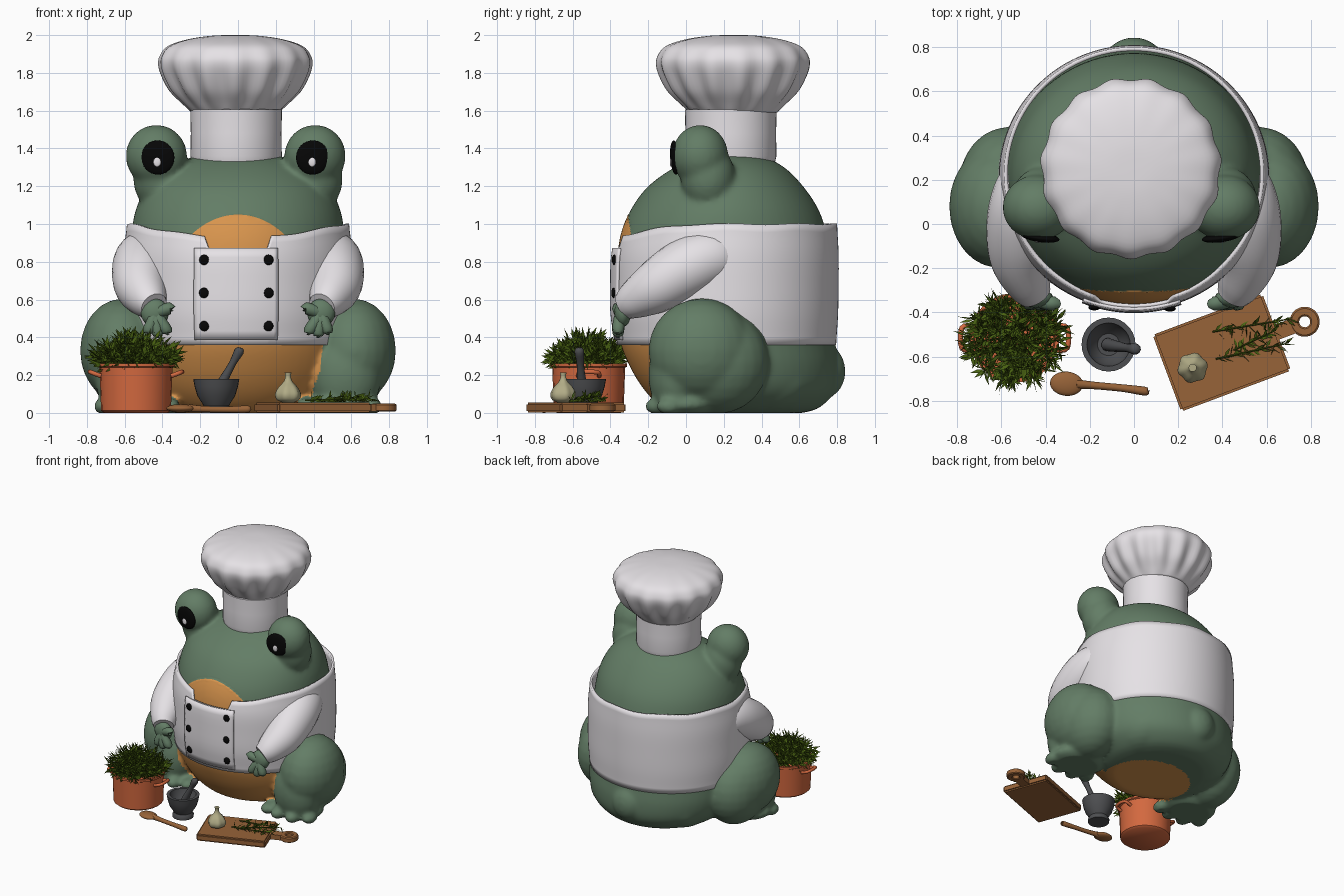
import bpy, bmesh, math, random
from mathutils import Vector, Matrix, Euler

if "Cube" in bpy.data.objects:
    bpy.data.objects.remove(bpy.data.objects["Cube"])
random.seed(4)
COL = {"cloth white": (.79, .76, .79), "frog green": (.125, .205, .132), "belly orange": (.69, .3, .075),
       "black": (.002, .002, .002), "copper": (.65, .14, .05), "wood": (.31, .125, .04),
       "stone grey": (.075, .077, .082), "herb green": (.068, .125, .006), "garlic": (.44, .41, .24)}
M = {}
for n, c in COL.items():
    M[n] = bpy.data.materials.new(n)
    M[n].diffuse_color = (*c, 1)


def finish(name, bm, mat, angle=50):
    me = bpy.data.meshes.new(name)
    bmesh.ops.recalc_face_normals(bm, faces=bm.faces)
    bm.to_mesh(me)
    bm.free()
    me.materials.append(M[mat])
    ob = bpy.data.objects.new(name, me)
    bpy.context.collection.objects.link(ob)
    bpy.ops.object.select_all(action='DESELECT')
    bpy.context.view_layer.objects.active = ob
    ob.select_set(True)
    bpy.ops.object.shade_smooth_by_angle(angle=math.radians(angle))
    return ob


def sample(keys, t):
    """Catmull-Rom through equal-length tuples, t in 0..1"""
    f = t * (len(keys) - 1)
    i = min(int(f), len(keys) - 2)
    u = f - i
    p = [keys[max(0, min(len(keys) - 1, i + k))] for k in (-1, 0, 1, 2)]
    return [.5 * (2*b + (c - a)*u + (2*a - 5*b + 4*c - d)*u*u + (3*b - a - 3*c + d)*u**3) for a, b, c, d in zip(*p)]


def loft(bm, rings, cap=True, closed=True):
    vs = [[bm.verts.new(p) for p in r] for r in rings]
    n = len(vs[0])
    for a, b in zip(vs, vs[1:]):
        for i in range(n if closed else n - 1):
            j = (i + 1) % n
            bm.faces.new((a[i], a[j], b[j], b[i]))
    if cap:
        bm.faces.new(vs[0])
        bm.faces.new(vs[-1])


def circle(x, y, z, r, n, ry=None, wave=0, k=1):
    out = []
    for i in range(n):
        a = 2 * math.pi * i / n
        w = 1 + wave * math.sin(k * a)
        out.append((x + r*w*math.cos(a), y + (ry or r)*w*math.sin(a), z))
    return out


def ell(bm, loc, rad, rot=(0, 0, 0), seg=24):
    m = Matrix.LocRotScale(Vector(loc), Euler([math.radians(a) for a in rot]), Vector(rad))
    bmesh.ops.create_uvsphere(bm, u_segments=seg, v_segments=seg // 2, radius=1, matrix=m)


def tube(bm, keys, n=12, steps=12):
    """keys: (x, y, z, radius)"""
    pts = [sample(keys, i / steps) for i in range(steps + 1)]
    rings = []
    for i, p in enumerate(pts):
        d = Vector(pts[min(i+1, steps)][:3]) - Vector(pts[max(i-1, 0)][:3])
        q = d.to_track_quat('Z', 'Y')
        rings.append([Vector(p[:3]) + q @ Vector(c) for c in circle(0, 0, 0, max(p[3], .002), n)])
    loft(bm, rings)


def lathe(name, x, y, prof, mat, n=28, angle=40):
    bm = bmesh.new()
    loft(bm, [circle(x, y, z, r, n) for r, z in prof])
    return finish(name, bm, mat, angle)


# Frog body: lofted trunk, eye bumps and legs fused into one skin
BODY = [(0, -.05, .62, .34), (.03, -.13, .71, .43), (.12, -.22, .79, .53), (.25, -.3, .805, .58), (.4, -.355, .785, .59),
        (.6, -.365, .775, .59), (.8, -.365, .77, .58), (.95, -.345, .745, .565), (1.08, -.29, .70, .54), (1.2, -.2, .62, .48),
        (1.3, -.06, .52, .37), (1.36, .08, .4, .22), (1.375, .2, .27, .05)]
bm = bmesh.new()
trunk = [sample(BODY, i / 60) for i in range(61)]
loft(bm, [circle(0, (f + b)/2, z, rx, 64, (b - f)/2) for z, f, b, rx in trunk])
ell(bm, (0, .74, .22), (.13, .105, .14))
for s in (-1, 1):
    ell(bm, (s * .42 - .012, .075, 1.36), (.164, .15, .166))
    ell(bm, (s * .41, .115, 1.25), (.145, .145, .18), (0, s * -8, 0))
    ell(bm, (s*.615, .08, .33), (.222, .28, .275))
    ell(bm, (s*.57, .17, .27), (.225, .27, .275))
    ell(bm, (s*.57, -.05, .2), (.19, .15, .24))
    ell(bm, (s*.3, .42, .19), (.2, .26, .19))
    ell(bm, (s*.54, 0, .045), (.21, .17, .07))
    for tx, ty in ((.36, -.12), (.47, -.15), (.6, -.15), (.71, -.09)):
        ell(bm, (s*tx, ty, .035), (.055, .07, .045))
raw = finish("frog_raw", bm, "frog green")
md = raw.modifiers.new("fuse", 'REMESH')
md.mode, md.voxel_size = 'VOXEL', .014
md = raw.modifiers.new("soften", 'SMOOTH')
md.iterations, md.factor = 14, .5
me = bpy.data.meshes.new_from_object(raw.evaluated_get(bpy.context.evaluated_depsgraph_get()))
bm = bmesh.new()
bm.from_mesh(me)
bpy.data.objects.remove(raw)


def belly(x, z):
    return math.hypot(x/.45, (z - .4)/.65)


for v in bm.verts:  # flat base, and skin points pulled onto the belly outline
    v.co.z = max(v.co.z, 0)
    q = belly(v.co.x, v.co.z)
    if v.co.y < .1 and v.co.z > .8 and abs(q - 1) < .014:
        v.co.x /= q
        v.co.z = .4 + (v.co.z - .4)/q
frog = finish("frog_body", bm, "frog green", 180)
frog.data.materials.append(M["belly orange"])
for p in frog.data.polygons:  # belly patch: front ellipse on the trunk, and underside
    x, y, z = p.center
    t = min(trunk, key=lambda k: abs(k[0] - z))
    cy, ry = (t[1] + t[2])/2, (t[2] - t[1])/2
    on = (x/t[3])**2 + ((y - cy)/ry)**2 < 1.13
    front = y < .15 and belly(x, z) < 1
    under = z < .03 and (x/.33)**2 + ((y - .15)/.3)**2 < 1
    p.material_index = int((on and front and z > .02) or under)

# Eyes
for s in (-1, 1):
    cx = s * .41 - .015
    bm = bmesh.new()
    ell(bm, (cx, -.059, 1.352), (.089, .022, .091), (4, 0, s * 8))
    finish("pupil", bm, "black", 180)
    bm = bmesh.new()
    ell(bm, (cx - .003, -.08, 1.328), (.021, .005, .025), seg=12)
    finish("eye_glint", bm, "cloth white", 180)

# Coat shell, following the trunk
COAT = [(.36, -.365, .795, .598), (.52, -.388, .805, .612), (.68, -.39, .808, .612), (.84, -.384, .808, .608), (1.0, -.35, .8, .588)]


def coat_pt(a, z, off=0):
    _, f, b, rx = sample(COAT, max(0, min(1, (z - .36)/.64)))
    return Vector(((rx + off)*math.sin(a), (f + b)/2 - ((b - f)/2 + off)*math.cos(a), z))


def coat_top(a):
    p = coat_pt(a, .93)
    if abs(p.x) < .165 and p.y < 0:
        return .87
    u = max(0, min(1, (p.y + .38)/.5))
    return .925 + .075 * u * (2 - u) + .004 * math.sin(9 * a)


def thick(ob, t):
    md = ob.modifiers.new("thickness", 'SOLIDIFY')
    md.thickness, md.offset = t, -1


N = 144
angs = [2 * math.pi * i / N for i in range(N)]
bm = bmesh.new()
loft(bm, [[coat_pt(a, .36 + (coat_top(a) - .36)*j/16) for a in angs] for j in range(17)], cap=False)
thick(finish("coat", bm, "cloth white"), .018)
bm = bmesh.new()
loft(bm, [[coat_pt(-.385 + .735*i/20, .385 + .487*j/10, .012) for i in range(21)] for j in range(11)],
     cap=False, closed=False)
panel = finish("coat_front_panel", bm, "cloth white")
thick(panel, .014)
for x in (-.175, .158):  # buttons
    for z in (.81, .635, .46):
        bm = bmesh.new()
        p = coat_pt(math.asin(x/.61), z, .014)
        ell(bm, p, (.027, .012, .028), seg=12)
        finish("button", bm, "black", 180)

# Sleeves and hands
for s in (-1, 1):
    bm = bmesh.new()
    tube(bm, [(s*.46, .34, .86, .03), (s*.475, .22, .835, .125), (s*.495, .09, .805, .158), (s*.51, -.04, .74, .158),
              (s*.51, -.16, .665, .14), (s*.475, -.27, .6, .105), (s*.445, -.325, .565, .075)], 24, 24)
    finish("sleeve", bm, "cloth white", 60)
    bm = bmesh.new()
    ell(bm, (s*.44, -.335, .53), (.075, .045, .075), (0, s*20, 0), 16)
    for dx, dz in ((.355, .555), (.375, .43), (.425, .415), (.475, .43)):
        tube(bm, [(s*.44, -.335, .53, .036), (s*(.44 + dx)/2, -.355, (.53 + dz)/2, .033),
                  (s*dx, -.36, dz, .03), (s*dx, -.36, dz - .018, .004)], 8, 8)
    finish("hand", bm, "frog green", 60)

# Chef hat: plain band and pleated puff
bm = bmesh.new()
loft(bm, [circle(-.01, .237, z, r, 48) for r, z in ((.235, 1.33), (.242, 1.36), (.24, 1.48), (.243, 1.605), (.225, 1.61))])
finish("hat_band", bm, "cloth white")
PUFF = [(.232, 1.59, 0), (.275, 1.635, .025), (.335, 1.7, .04), (.378, 1.775, .035), (.402, 1.84, .022),
        (.397, 1.89, .014), (.355, 1.942, .01), (.25, 1.978, .008), (.12, 1.997, 0), (.01, 2.0, 0)]
bm = bmesh.new()
rings = [sample(PUFF, i / 36) for i in range(37)]
loft(bm, [circle(-.014, .252, min(z, 2), max(r, .004), 112, None, w, 15) for r, z, w in rings])
finish("hat_puff", bm, "cloth white", 60)

# Copper pot with handles
PX, PY = -.54, -.515
lathe("copper_pot", PX, PY, [(.17, 0), (.185, .012), (.193, .24), (.203, .245), (.203, .262), (.185, .262), (.18, .22)], "copper", 24)
bm = bmesh.new()
for s in (-1, 1):
    tube(bm, [(PX + s*.185, PY - .055, .195, .012), (PX + s*.238, PY - .045, .215, .012),
              (PX + s*.238, PY + .045, .215, .012), (PX + s*.185, PY + .055, .195, .012)], 8, 12)
finish("pot_handles", bm, "copper")


# Herbs: sprigs of slim leaf blades
def sprig(bm, base, tip, leaves, size):
    base, tip = Vector(base), Vector(tip)
    d = (tip - base).normalized()
    tube(bm, [(*base, .004), (*tip, .003)], 4, 1)
    for i in range(leaves):
        o = base.lerp(tip, (i + 1)/leaves)
        r = Vector([random.uniform(-1, 1) for _ in range(3)])
        u = (d * .7 + r).normalized()
        w = u.cross(Vector((random.random(), random.random(), .3))).normalized() * size * .13
        e = o + u * size
        if e.z < .058:
            e.z = .058
        bm.faces.new([bm.verts.new(p) for p in (o, o.lerp(e, .45) + w, e, o.lerp(e, .45) - w)])


bm = bmesh.new()
for i in range(120):
    a, r = random.uniform(0, 6.283), math.sqrt(random.random())
    c, s = math.cos(a), math.sin(a)
    h = .395 - .1 * r * r + random.uniform(-.03, .015)
    sprig(bm, (PX + .14*r*c, PY + .14*r*s, .24), (PX + .225*r*c, PY + .2*r*s, h), 14, .072)
finish("potted_herbs", bm, "herb green", 10)
bm = bmesh.new()
for b, t in (((.355, -.487, .066), (.7, -.43, .075)), ((.37, -.61, .066), (.69, -.54, .075)), ((.45, -.57, .066), (.64, -.48, .085))):
    sprig(bm, b, t, 34, .055)
finish("cut_herbs", bm, "herb green", 10)

# Mortar and pestle
lathe("mortar", -.115, -.545, [(.078, 0), (.08, .02), (.068, .04), (.1, .09), (.115, .14), (.122, .18), (.098, .18),
                               (.085, .12), (.05, .08)], "stone grey")
bm = bmesh.new()
tube(bm, [(-.12, -.545, .09, .03), (-.085, -.552, .16, .026), (-.03, -.56, .26, .019), (.005, -.565, .325, .026), (.012, -.566, .345, .014)], 12, 12)
finish("pestle", bm, "stone grey")

# Wooden spoon
bm = bmesh.new()
ell(bm, (-.305, -.722, .024), (.075, .055, .022), (0, 0, -5))
tube(bm, [(-.26, -.724, .025, .022), (-.18, -.73, .02, .017), (-.05, -.742, .018, .017), (.05, -.756, .02, .02), (.062, -.757, .02, .01)], 10, 12)
finish("wooden_spoon", bm, "wood")

# Chopping board with ring handle
R = Matrix.Translation((.397, -.582, .028)) @ Matrix.Rotation(math.radians(20.5), 4, 'Z')
bm = bmesh.new()
bmesh.ops.create_cube(bm, size=1, matrix=R @ Matrix.Diagonal((.53, .37, .054, 1)))
bmesh.ops.bevel(bm, geom=bm.edges[:], offset=.01, segments=2, affect='EDGES')
bmesh.ops.create_cube(bm, size=1, matrix=R @ Matrix.Translation((.3, 0, 0)) @ Matrix.Diagonal((.13, .07, .04, 1)))
sect = [(.068, -.015), (.068, .015), (.06, .021), (.032, .021), (.025, .015), (.025, -.015), (.032, -.021), (.06, -.021)]
ring = [[R @ Vector((.4 + r*math.cos(a), r*math.sin(a), z)) for r, z in sect]
        for a in [2*math.pi*i/24 for i in range(25)]]
loft(bm, ring, cap=False)
bmesh.ops.remove_doubles(bm, verts=bm.verts[:], dist=.0001)
finish("chopping_board", bm, "wood", 35)

# Garlic bulb
bm = bmesh.new()
GB = [(.03, .055, 0), (.058, .07, .05), (.066, .1, .06), (.05, .135, .05), (.024, .165, .02), (.015, .19, 0), (.018, .215, 0)]
loft(bm, [circle(.265, -.65, z, r, 30, None, w, 6) for r, z, w in [sample(GB, i/20) for i in range(21)]])
finish("garlic_bulb", bm, "garlic", 60)

for m in bpy.data.materials:
    if m.users and not m.is_grease_pencil:
        m.use_nodes = True
        m.node_tree.nodes["Principled BSDF"].inputs["Base Color"].default_value = m.diffuse_color
